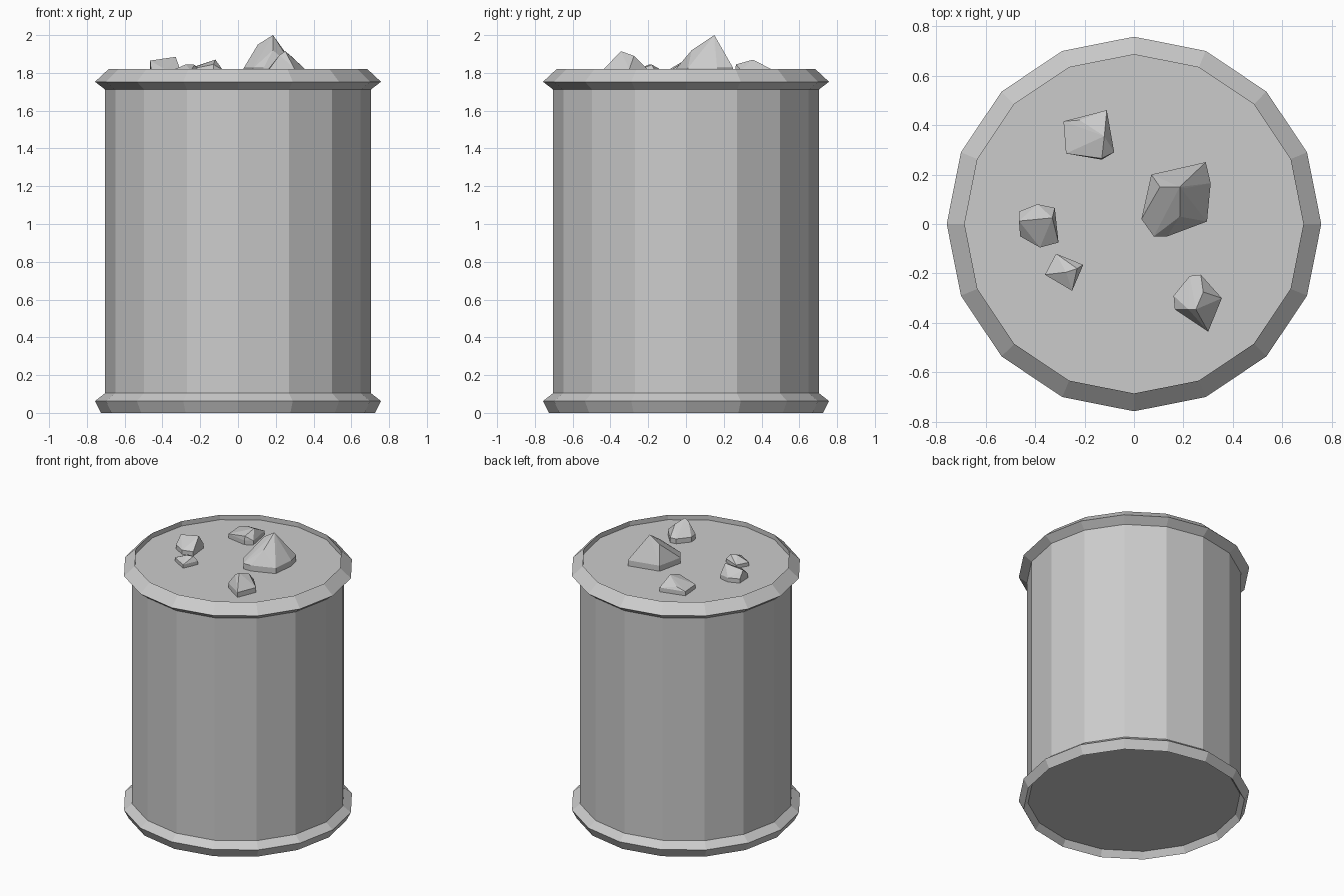
import bpy, bmesh
from math import sin, cos, pi

if "Cube" in bpy.data.objects:
    bpy.data.objects.remove(bpy.data.objects["Cube"])

SIDES = 16
LID_Z = 1.785


def finish(name, bm):
    bmesh.ops.recalc_face_normals(bm, faces=bm.faces)
    mesh = bpy.data.meshes.new(name)
    bm.to_mesh(mesh)
    bm.free()
    obj = bpy.data.objects.new(name, mesh)
    bpy.context.collection.objects.link(obj)
    return obj


def lathe(name, profile, closed):
    """Spin (radius, z) points; closed joins the section, otherwise cap both ends."""
    bm = bmesh.new()
    rings = [[bm.verts.new((r * cos(2 * pi * i / SIDES), r * sin(2 * pi * i / SIDES), z))
              for i in range(SIDES)] for r, z in profile]
    pairs = list(zip(rings, rings[1:]))
    if closed:
        pairs.append((rings[-1], rings[0]))
    else:
        bm.faces.new(rings[0])
        bm.faces.new(rings[-1])
    for a, b in pairs:
        for i in range(SIDES):
            j = (i + 1) % SIDES
            bm.faces.new((a[i], a[j], b[j], b[i]))
    return finish(name, bm)


def rock(name, outline, shoulder_z, peaks):
    """Faceted stone: hull of a plan outline sunk into the lid, plus its upper corners."""
    bm = bmesh.new()
    for x, y in outline:
        bm.verts.new((x, y, shoulder_z))
        bm.verts.new((x, y, LID_Z - 0.01))
    for p in peaks:
        bm.verts.new(p)
    res = bmesh.ops.convex_hull(bm, input=bm.verts)
    junk = [v for v in set(res["geom_interior"] + res["geom_unused"])
            if isinstance(v, bmesh.types.BMVert)]
    bmesh.ops.delete(bm, geom=junk, context='VERTS')
    return finish(name, bm)


# Drum body with recessed top and bottom discs
lathe("drum_body", [(0.703, 0.045), (0.703, LID_Z)], False)

# Flared rims
lathe("top_rim", [(0.70, 1.709), (0.757, 1.753), (0.685, 1.82), (0.685, 1.775)], True)
lathe("bottom_rim", [(0.70, 0.107), (0.757, 0.063), (0.725, 0.0), (0.69, 0.055)], True)

# Stones on the lid
rock("large_rock",
     [(.07, .20), (.29, .25), (.31, .165), (.295, .01), (.135, -.05), (.08, -.05), (.03, .02)],
     1.825, [(.185, .15, 2.0), (.21, .145, 1.965), (.105, .15, 1.95), (.185, .03, 1.92)])
rock("back_rock",
     [(-.285, .415), (-.11, .46), (-.08, .29), (-.13, .26), (-.275, .285)],
     1.815, [(-.12, .355, 1.87), (-.13, .265, 1.845), (-.22, .42, 1.835)])
rock("left_rock",
     [(-.465, .05), (-.39, .08), (-.32, .065), (-.305, -.075), (-.38, -.095), (-.46, -.05)],
     1.815, [(-.465, .012, 1.865), (-.33, .025, 1.885)])
rock("small_rock",
     [(-.315, -.12), (-.205, -.165), (-.25, -.27), (-.36, -.205)],
     1.81, [(-.275, -.195, 1.845), (-.23, -.18, 1.843)])
rock("front_rock",
     [(.225, -.21), (.27, -.205), (.355, -.30), (.30, -.435), (.165, -.345), (.16, -.29)],
     1.82, [(.25, -.345, 1.915), (.22, -.345, 1.895), (.28, -.275, 1.89)])
